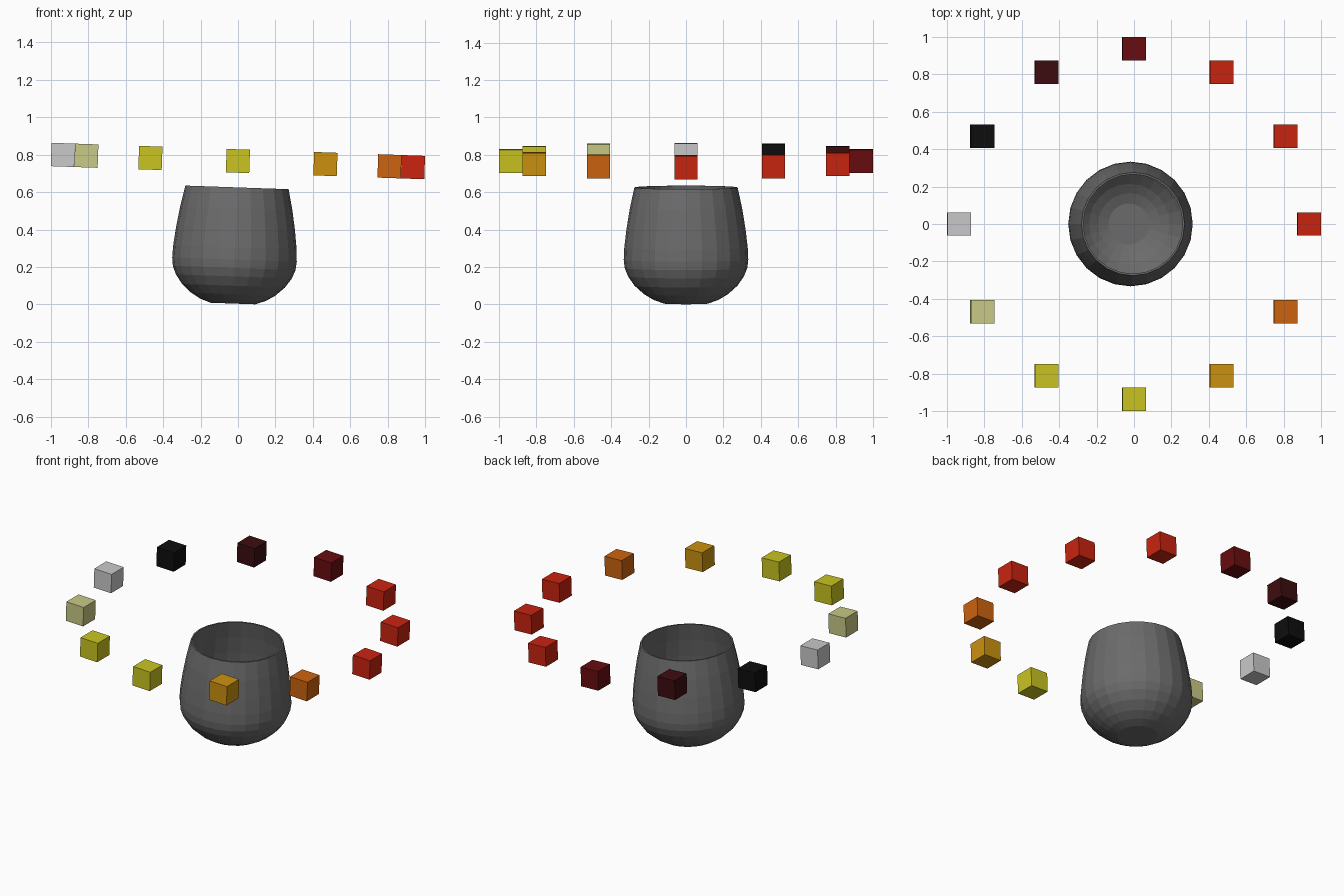
import bpy, bmesh, math
from mathutils import Matrix, Vector

default = bpy.data.objects.get("Cube")
if default:
    bpy.data.objects.remove(default, do_unlink=True)

# The whole model leans slightly towards +x
LEAN = Matrix.Translation((-0.027, 0, 0.005)) @ Matrix.Rotation(math.radians(2), 4, 'Y')
SIDES = 24


def linear(c):
    return c / 12.92 if c <= 0.04045 else ((c + 0.055) / 1.055) ** 2.4


def material(name, *srgb):
    rgba = [linear(c) for c in srgb] + [1]
    mat = bpy.data.materials.new(name)
    mat.use_nodes = True
    mat.diffuse_color = rgba
    mat.node_tree.nodes["Principled BSDF"].inputs["Base Color"].default_value = rgba
    return mat


def add_object(name, bm, mat, place):
    bmesh.ops.recalc_face_normals(bm, faces=bm.faces)
    mesh = bpy.data.meshes.new(name)
    bm.to_mesh(mesh)
    bm.free()
    mesh.materials.append(mat)
    obj = bpy.data.objects.new(name, mesh)
    bpy.context.collection.objects.link(obj)
    obj.matrix_world = LEAN @ place
    return obj


charcoal = material("charcoal", 0.42, 0.42, 0.42)
silver = material("silver", 0.79, 0.79, 0.79)
cream = material("pale yellow", 0.79, 0.79, 0.53)
yellow = material("yellow", 0.79, 0.77, 0.13)
gold = material("gold", 0.8, 0.57, 0.06)
orange = material("orange", 0.8, 0.39, 0.06)
red = material("red", 0.79, 0.14, 0.06)
maroon = material("maroon", 0.41, 0.05, 0.06)
dark_maroon = material("dark maroon", 0.24, 0.05, 0.06)
black = material("black", 0.055, 0.055, 0.055)

# Cup: outer profile up to the rim, then the inner wall back down to the floor
outer = [(0, 0), (0.12, 0), (0.175, 0.02), (0.225, 0.05), (0.275, 0.095), (0.31, 0.145),
         (0.328, 0.19), (0.333, 0.235), (0.33, 0.3), (0.318, 0.4), (0.3, 0.51), (0.276, 0.621)]
inner = [(max(r - 0.01, 0), z + (0.012 if z < 0.1 else 0)) for r, z in reversed(outer)]

bm = bmesh.new()
verts = [bm.verts.new((r, 0, z)) for r, z in outer + inner]
edges = [bm.edges.new(pair) for pair in zip(verts, verts[1:])]
bmesh.ops.spin(bm, geom=verts + edges, cent=(0, 0, 0), axis=(0, 0, 1),
               angle=math.tau, steps=SIDES, use_duplicate=False)
bmesh.ops.remove_doubles(bm, verts=bm.verts, dist=0.0005)
add_object("cup", bm, charcoal, Matrix.Identity(4))

# Ring of coloured cubes, counter-clockwise from +x
ring = [red, red, red, maroon, dark_maroon, black,
        silver, cream, yellow, yellow, gold, orange]
for i, mat in enumerate(ring):
    angle = math.tau * i / len(ring)
    bm = bmesh.new()
    bmesh.ops.create_cube(bm, size=0.125)
    spot = Vector((0.936 * math.cos(angle), 0.936 * math.sin(angle), 0.762))
    add_object(f"ring_cube_{i + 1}", bm, mat, Matrix.Translation(spot))
